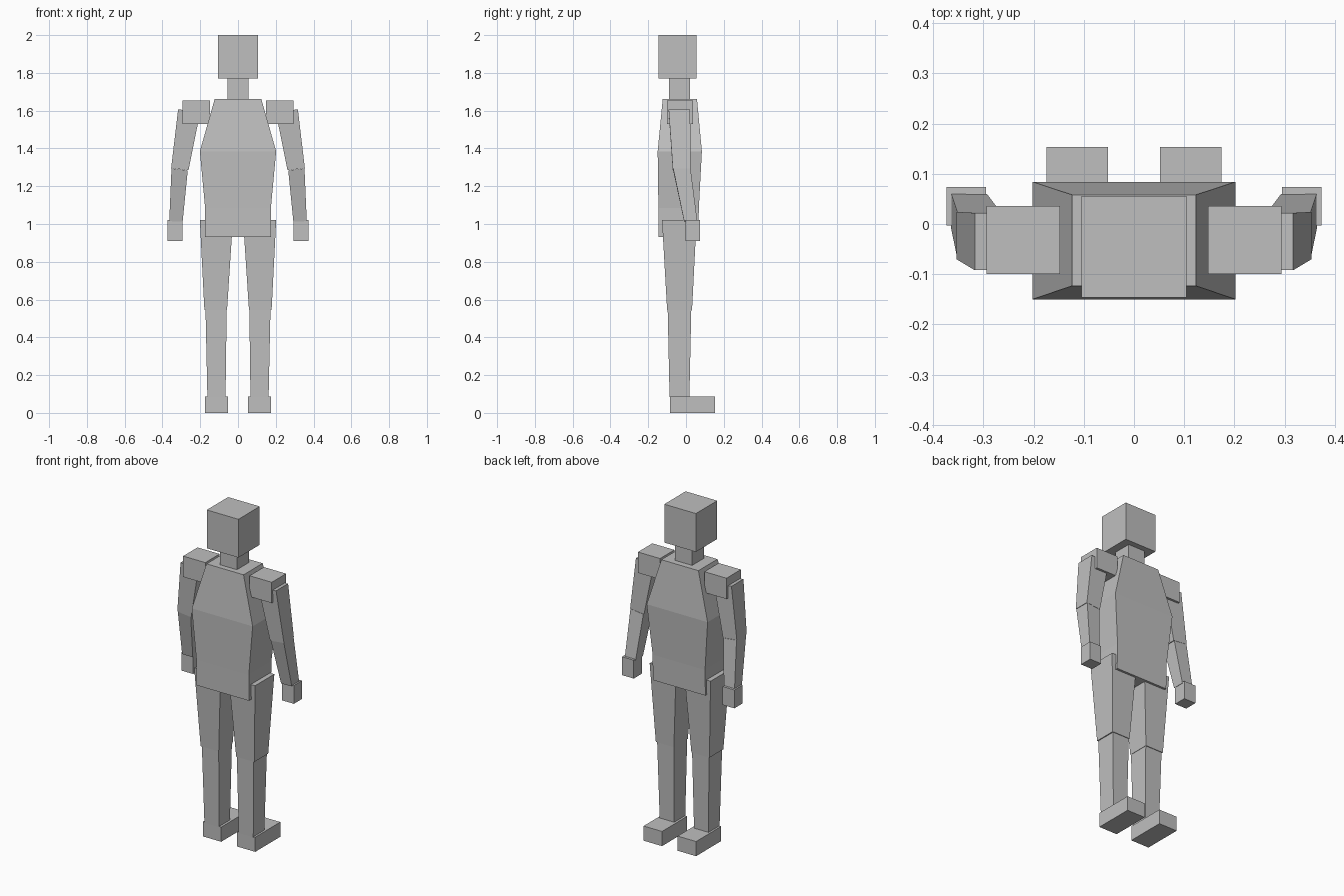
import bpy

grey = bpy.data.materials.new("plain grey")
grey.diffuse_color = (0.52, 0.52, 0.52, 1)


def loft(name, sections, side=1):
    """Four-sided loft. Section: (x0, x1, y0, y1, z at x0, z at x1), mirrored by side."""
    verts, faces = [], []
    for x0, x1, y0, y1, z0, z1 in sections:
        verts += [(side * x0, y0, z0), (side * x1, y0, z1),
                  (side * x1, y1, z1), (side * x0, y1, z0)]
    n = len(sections)
    for s in range(n - 1):
        for i in range(4):
            a, b = s * 4 + i, s * 4 + (i + 1) % 4
            faces.append((a, b, b + 4, a + 4))
    faces += [(3, 2, 1, 0), tuple(range(4 * n - 4, 4 * n))]
    if side < 0:
        faces = [f[::-1] for f in faces]
    mesh = bpy.data.meshes.new(name)
    mesh.from_pydata(verts, [], faces)
    mesh.materials.append(grey)
    obj = bpy.data.objects.new(name, mesh)
    bpy.context.collection.objects.link(obj)
    return obj


def box(name, x0, x1, y0, y1, z0, z1, side=1):
    return loft(name, [(x0, x1, y0, y1, z0, z0), (x0, x1, y0, y1, z1, z1)], side)


# Head and neck
box("head", -0.105, 0.105, -0.146, 0.056, 1.77, 2.0)
box("neck", -0.056, 0.056, -0.09, 0.022, 1.65, 1.78)

# Torso: straight hips, wide chest, narrow shoulders
loft("torso", [
    (-0.174, 0.174, -0.146, 0.065, 0.93, 0.93),
    (-0.174, 0.174, -0.146, 0.068, 1.085, 1.085),
    (-0.202, 0.202, -0.15, 0.084, 1.385, 1.385),
    (-0.123, 0.123, -0.123, 0.058, 1.663, 1.663),
])

for side, label in ((1, "right"), (-1, "left")):
    # Shoulder, arm and hand
    box(label + "_shoulder", 0.147, 0.294, -0.1, 0.036, 1.53, 1.655, side)
    loft(label + "_upper_arm", [
        (0.262, 0.354, -0.07, 0.024, 1.285, 1.295),
        (0.2, 0.317, -0.092, 0.022, 1.593, 1.607)], side)
    loft(label + "_forearm", [
        (0.293, 0.364, -0.01, 0.06, 1.013, 1.015),
        (0.266, 0.352, -0.068, 0.024, 1.284, 1.294)], side)
    box(label + "_hand", 0.295, 0.373, -0.003, 0.074, 0.91, 1.02, side)
    # Leg and foot
    loft(label + "_thigh", [
        (0.058, 0.178, -0.1, 0.032, 0.546, 0.546),
        (0.027, 0.202, -0.127, 0.056, 1.02, 1.02)], side)
    loft(label + "_shin", [
        (0.066, 0.162, -0.087, 0.018, 0.085, 0.085),
        (0.06, 0.172, -0.097, 0.028, 0.55, 0.55)], side)
    box(label + "_foot", 0.052, 0.174, -0.085, 0.153, 0.0, 0.088, side)
